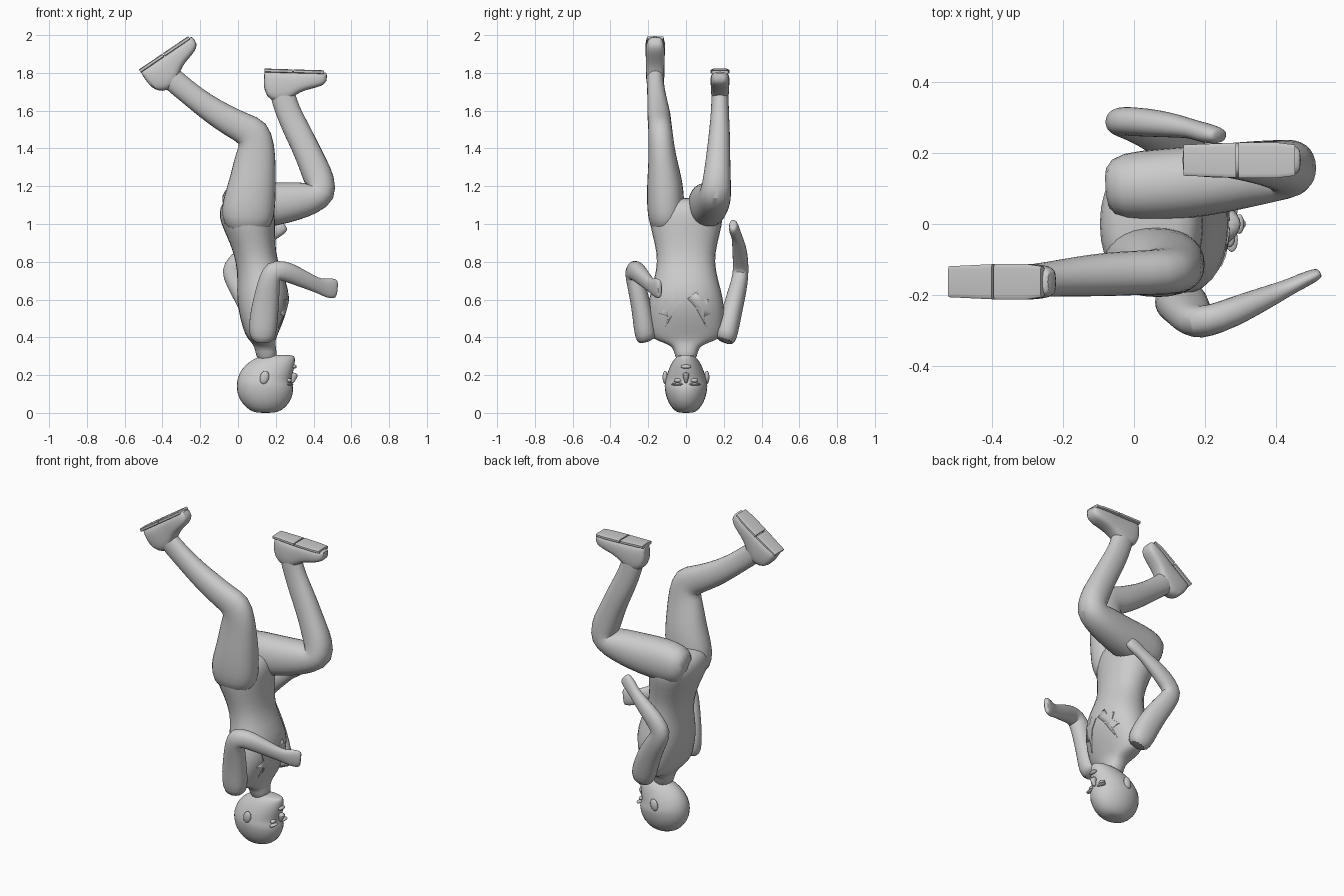
import bpy, bmesh
from math import cos, sin, pi, copysign
from mathutils import Vector as V, Matrix


def ring(c, u, v, p=1.0, n=14):
    # superellipse ring: p=1 is an ellipse, smaller is boxier
    f = lambda t: copysign(abs(t) ** p, t)
    return [c + u * f(cos(2 * pi * (i + .5) / n)) + v * f(sin(2 * pi * (i + .5) / n)) for i in range(n)]


def loft(name, rings, subsurf=1, angle=60):
    bm = bmesh.new()
    rows = [[bm.verts.new(p) for p in r] for r in rings]
    n = len(rows[0])
    for a, b in zip(rows, rows[1:]):
        for i in range(n):
            bm.faces.new((a[i], a[(i + 1) % n], b[(i + 1) % n], b[i]))
    bm.faces.new(rows[0])
    bm.faces.new(rows[-1])
    bmesh.ops.recalc_face_normals(bm, faces=bm.faces)
    me = bpy.data.meshes.new(name)
    bm.to_mesh(me)
    bm.free()
    ob = bpy.data.objects.new(name, me)
    bpy.context.collection.objects.link(ob)
    bpy.ops.object.select_all(action='DESELECT')
    ob.select_set(True)
    bpy.context.view_layer.objects.active = ob
    bpy.ops.object.shade_smooth_by_angle(angle=angle * pi / 180)
    if subsurf:
        ob.modifiers.new("round", 'SUBSURF').levels = subsurf
        ob.modifiers["round"].render_levels = subsurf
    return ob


def stack(name, rows, p=0.9):
    # body of upright sections: z, back x, front x, half width
    return loft(name, [ring(V(((a + b) / 2, 0, z)), V(((b - a) / 2, 0, 0)), V((0, w, 0)), p)
                       for z, a, b, w in rows])


def limb(name, pts):
    # tube along a path: x, y, z, radius in the bending plane, radius sideways
    c = [V(p[:3]) for p in pts]
    rings = []
    for i, p in enumerate(pts):
        t = V()
        if i:
            t += (c[i] - c[i - 1]).normalized()
        if i < len(c) - 1:
            t += (c[i + 1] - c[i]).normalized()
        t.normalize()
        side = (V((0, 1, 0)) - t * t.y).normalized()
        rings.append(ring(c[i], side.cross(t) * p[3], side * p[4], 0.9))
    return loft(name, rings)


def foot(side, heel, d):
    # shoe built along its length, h measured away from the sole
    d = V(d).normalized()
    down = V((d.z, 0, -d.x))
    M = lambda s, w, h: heel + d * s + V((0, w, 0)) + down * h

    def part(name, rows, sub, p):
        loft(name + side, [ring(M(s, 0, (lo + hi) / 2), V((0, w, 0)), down * (hi - lo) / 2, p)
                           for s, lo, hi, w in rows], sub, 40)
    part("shoe_", [(-.002, .01, .09, .033), (.012, .008, .15, .042), (.07, .008, .185, .05),
                   (.13, .008, .17, .05), (.175, .008, .13, .05), (.22, .008, .108, .052),
                   (.28, .008, .093, .05), (.315, .008, .078, .043), (.333, .012, .055, .032)], 1, .65)
    part("heel_", [(0, 0, .02, .044), (.148, 0, .02, .05)], 0, .35)
    part("sole_", [(.155, 0, .02, .051), (.26, 0, .02, .051), (.315, 0, .02, .044)], 0, .35)


# torso and neck, hanging upside down
torso_rows = [(.27, .10, .21, .058), (.33, .09, .205, .062), (.36, .08, .2, .085), (.383, .06, .2, .16),
              (.41, .035, .21, .205), (.5, .008, .25, .21), (.6, -.012, .28, .205), (.7, -.005, .26, .175),
              (.8, -.012, .21, .152), (.9, -.045, .2, .17), (1.0, -.095, .2, .198), (1.06, -.105, .2, .2),
              (1.11, -.09, .18, .17), (1.14, -.05, .14, .12)]
stack("torso", torso_rows)

# head with skull, face and jaw in one loft
stack("head", [(-.001, .10, .19, .035), (.012, .06, .235, .065), (.05, .017, .275, .095),
               (.1, -.01, .297, .113), (.145, -.012, .299, .118), (.165, -.01, .283, .114),
               (.2, -.002, .292, .106), (.24, .022, .302, .09), (.27, .055, .305, .075),
               (.295, .10, .305, .055), (.308, .14, .295, .035)], 1.0)


def ball(name, c, r, rot=0):
    bpy.ops.mesh.primitive_uv_sphere_add(segments=16, ring_count=8, radius=1, location=c, rotation=(0, rot, 0))
    ob = bpy.context.object
    ob.name = name
    ob.scale = r
    bpy.ops.object.shade_smooth()


for s, n in ((-1, "a"), (1, "b")):
    ball("ear_" + n, (.14, s * .11, .188), (.024, .014, .036), .25)
    ball("eye_" + n, (.27, s * .043, .172), (.014, .022, .011))
    ball("brow_" + n, (.276, s * .045, .152), (.017, .034, .008))
ball("lips", (.297, 0, .245), (.014, .028, .011))
# nose wedge
loft("nose", [ring(V((x, 0, z)), V((a, 0, 0)), V((0, w, 0)), 1, 8)
              for z, x, a, w in ((.155, .287, .008, .009), (.185, .295, .018, .013),
                                 (.2, .298, .024, .021), (.214, .292, .014, .016))])

# raised lapels: zigzag prisms intersected with an inflated torso
half = [(-.008, .605), (-.05, .56), (-.11, .45), (-.095, .51), (-.14, .525), (-.105, .56),
        (-.12, .60), (-.075, .60), (-.055, .64)]
for s, n in ((1, "a"), (-1, "b")):
    cut = loft("lapel_cutter_" + n, [[V((x, s * y, z)) for y, z in half] for x in (.16, .4)], 0)
    cut.hide_render = True
    cut.display_type = 'WIRE'
    lap = stack("lapel_" + n, torso_rows)
    m = lap.modifiers.new("inflate", 'DISPLACE')
    m.strength, m.mid_level = .004, 0
    m = lap.modifiers.new("trim", 'BOOLEAN')
    m.operation, m.object, m.solver = 'INTERSECT', cut, 'EXACT'
    # bake the cut so the helper can go
    bpy.context.view_layer.objects.active = lap
    for mod in list(lap.modifiers):
        bpy.ops.object.modifier_apply(modifier=mod.name)
    bpy.data.objects.remove(cut)

# straight leg with the shin kicked back
limb("back_leg", [(.05, -.1, .95, .11, .08), (.05, -.105, 1.04, .145, .1), (.06, -.108, 1.12, .143, .102),
                  (.078, -.112, 1.22, .127, .097), (.088, -.122, 1.32, .115, .08),
                  (.098, -.13, 1.41, .1, .07), (.084, -.135, 1.485, .1, .066), (.01, -.138, 1.515, .08, .064),
                  (-.08, -.142, 1.565, .076, .064), (-.18, -.15, 1.63, .066, .056),
                  (-.28, -.16, 1.71, .062, .047), (-.36, -.163, 1.775, .064, .045),
                  (-.415, -.163, 1.84, .06, .042)])
foot("back", V((-.525, -.163, 1.818)), (.27, 0, .182))

# raised leg, thigh forward and shin up
limb("front_leg", [(-.08, .1, 1.08, .075, .07), (-.03, .105, 1.09, .12, .1), (.08, .11, 1.1, .125, .105),
                   (.2, .122, 1.105, .118, .103), (.3, .137, 1.12, .105, .097), (.39, .15, 1.137, .09, .09),
                   (.445, .157, 1.165, .09, .084), (.432, .164, 1.235, .085, .076),
                   (.395, .168, 1.32, .077, .068), (.355, .174, 1.41, .073, .062),
                   (.305, .178, 1.51, .072, .055), (.262, .18, 1.6, .067, .048),
                   (.23, .18, 1.7, .068, .046), (.225, .18, 1.78, .065, .042)])
foot("front", V((.14, .18, 1.823)), (1, 0, -.03))

# arms bent at the elbow, ending in flat mitten hands
limb("forward_arm", [(.13, -.2, .375, .05, .05), (.13, -.215, .41, .075, .06), (.135, -.225, .5, .078, .058),
                     (.15, -.245, .6, .07, .052), (.165, -.268, .7, .06, .05),
                     (.185, -.28, .755, .062, .046), (.24, -.265, .755, .057, .045),
                     (.31, -.235, .725, .05, .04), (.39, -.2, .688, .042, .03),
                     (.44, -.177, .668, .04, .023), (.475, -.16, .662, .055, .022),
                     (.515, -.142, .656, .053, .018), (.525, -.137, .655, .042, .012)])
limb("rear_arm", [(.15, .2, .375, .05, .05), (.14, .215, .41, .075, .06), (.105, .235, .5, .076, .056),
                  (.055, .26, .6, .068, .052), (-.005, .283, .69, .06, .046),
                  (-.037, .29, .752, .062, .042), (0, .289, .8, .056, .042),
                  (.055, .285, .85, .05, .04), (.12, .277, .9, .041, .034),
                  (.17, .267, .94, .034, .026), (.2, .257, .965, .042, .03),
                  (.235, .25, .992, .04, .024), (.245, .248, 1.0, .03, .016)])
